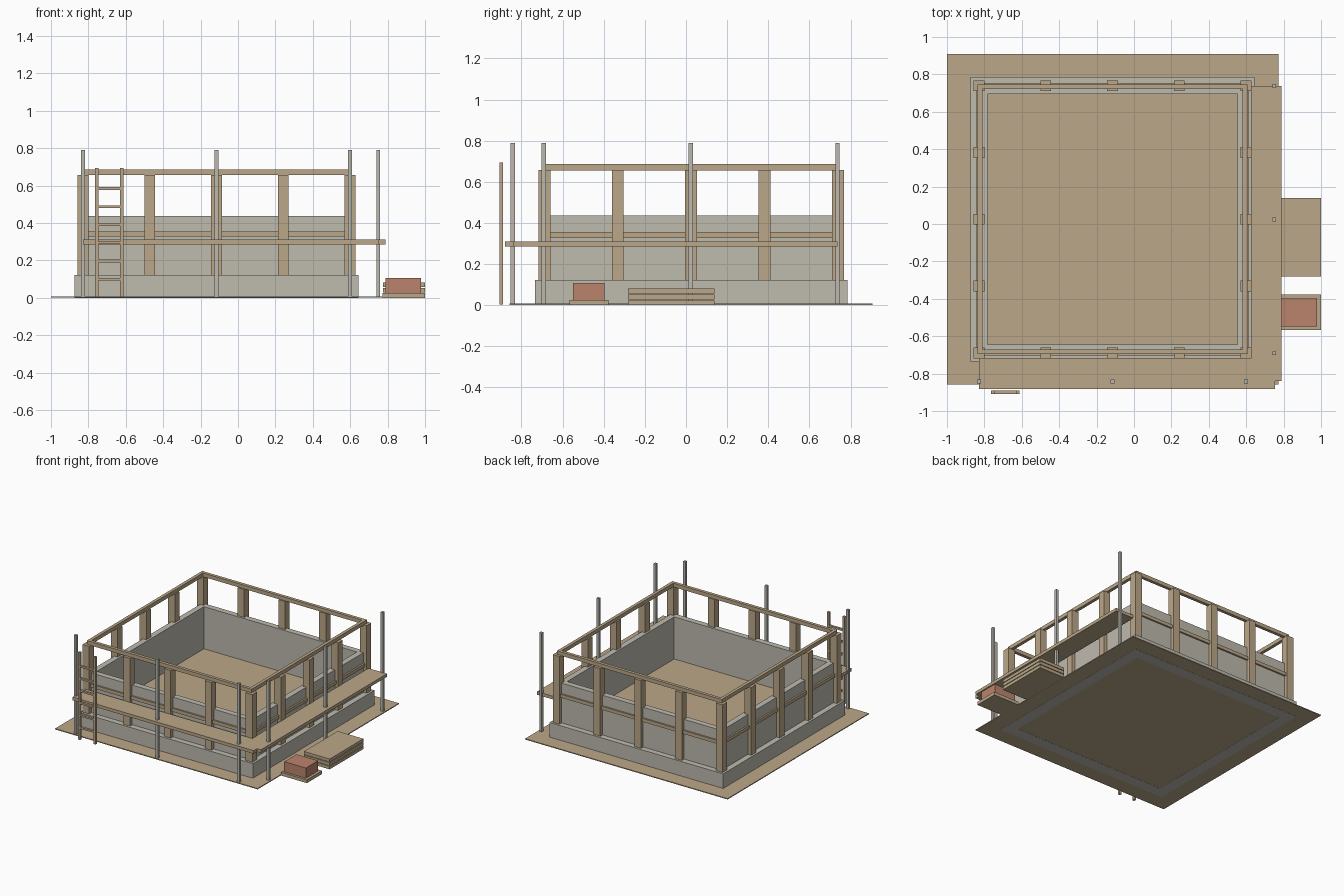
import bpy

cube = bpy.data.objects.get("Cube")
if cube:
    bpy.data.objects.remove(cube, do_unlink=True)


def material(name, rgb):
    m = bpy.data.materials.new(name)
    m.use_nodes = True
    m.diffuse_color = (*rgb, 1)
    m.node_tree.nodes["Principled BSDF"].inputs["Base Color"].default_value = (*rgb, 1)
    return m


WOOD = material("tan wood", (0.5, 0.39, 0.25))
STONE = material("grey concrete", (0.52, 0.495, 0.43))
METAL = material("grey steel", (0.5, 0.48, 0.43))
BRICK = material("brick red", (0.5, 0.23, 0.155))


def mesh_object(name, verts, faces, mat):
    me = bpy.data.meshes.new(name)
    me.from_pydata(verts, [], faces)
    me.materials.append(mat)
    ob = bpy.data.objects.new(name, me)
    bpy.context.collection.objects.link(ob)
    return ob


def box(name, x, y, z, mat):
    """Box from (low, high) pairs on each axis."""
    verts = [(a, b, c) for c in z for b in y for a in x]
    faces = [(0, 2, 3, 1), (4, 5, 7, 6), (0, 1, 5, 4),
             (2, 6, 7, 3), (0, 4, 6, 2), (1, 3, 7, 5)]
    return mesh_object(name, verts, faces, mat)


def span(centre, width):
    return (centre - width / 2, centre + width / 2)


CX, CY = -0.115, 0.025   # centre of the building


def ring(name, outer, inner, z, mat):
    """Square frame around the building centre."""
    corners = ((-1, -1), (1, -1), (1, 1), (-1, 1))
    verts = [(CX + sx * r, CY + sy * r, h)
             for h in z for r in (outer, inner) for sx, sy in corners]
    faces = []
    for i in range(4):
        j = (i + 1) % 4
        faces += [(i, j, j + 8, i + 8),              # outside
                  (j + 4, i + 4, i + 12, j + 12),    # inside
                  (i + 8, j + 8, j + 12, i + 12),    # top
                  (j, i, i + 4, j + 4)]              # bottom
    return mesh_object(name, verts, faces, mat)


# Ground, foundation, walls and floor
box("ground_slab", (-1, 0.773), (-0.858, 0.908), (0.001, 0.008), WOOD)
ring("foundation", 0.76, 0.669, (0, 0.123), STONE)
ring("wall", 0.715, 0.669, (0.123, 0.437), STONE)
box("inner_floor", span(CX, 1.338), span(CY, 1.338), (0.008, 0.104), WOOD)

# Timber frame
ring("middle_rail", 0.728, 0.7, (0.328, 0.355), WOOD)
ring("top_rail", 0.721, 0.696, (0.656, 0.686), WOOD)
STEP = 0.357
for i in range(-2, 3):
    for j in range(-2, 3):
        if max(abs(i), abs(j)) == 2:
            box("frame_post", span(CX + i * STEP, 0.058),
                span(CY + j * STEP, 0.058), (0.123, 0.658), WOOD)

# Scaffold walkways and poles
DECK = (0.286, 0.311)
box("front_walkway", (-0.83, 0.754), (-0.881, -0.716), DECK, WOOD)
box("left_walkway", (0.625, 0.788), (-0.839, 0.737), DECK, WOOD)
for k in (-1, 0, 1):
    for x, y in ((CX + k * 0.714, -0.843), (0.75, 0.023 + k * 0.714)):
        box("scaffold_pole", span(x, 0.021), span(y, 0.021), (0.002, 0.79), METAL)

# Ladder
LADDER_Y = span(-0.899, 0.018)
LADDER_X = (-0.755, -0.621)
for x in LADDER_X:
    box("ladder_side", span(x, 0.018), LADDER_Y, (0.004, 0.695), WOOD)
for k in range(6):
    box("ladder_rung", LADDER_X, LADDER_Y, span(0.1 + k * 0.097, 0.014), WOOD)

# Stacked planks
for k in range(3):
    z = k * 0.029
    box("stacked_plank", (0.775, 1), (-0.282, 0.138), (z, z + 0.024), WOOD)

# Brick pile on a pallet
box("pallet", (0.773, 1), (-0.567, -0.377), (0, 0.026), WOOD)
box("brick_pile", (0.789, 0.979), (-0.549, -0.397), (0.026, 0.107), BRICK)
